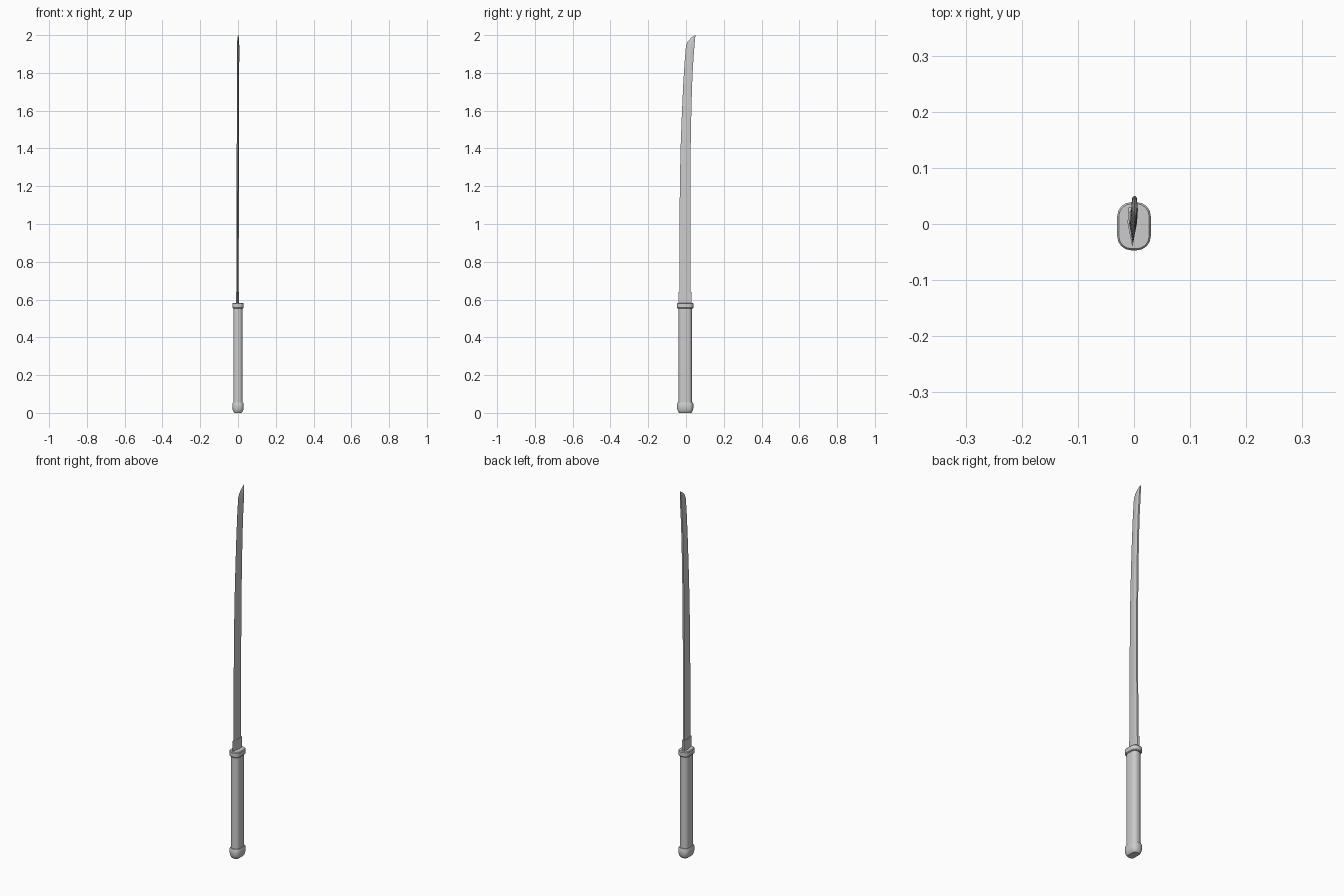
import bpy, bmesh, math

if "Cube" in bpy.data.objects:
    bpy.data.objects.remove(bpy.data.objects["Cube"])

CY = -0.004  # grip centre line in y


def loft(name, rings, angle=30):
    """Skin a list of closed point rings and cap both ends."""
    bm = bmesh.new()
    vr = [[bm.verts.new(p) for p in r] for r in rings]
    n = len(vr[0])
    for a, b in zip(vr, vr[1:]):
        for i in range(n):
            j = (i + 1) % n
            bm.faces.new((a[i], a[j], b[j], b[i]))
    bm.faces.new(vr[0][::-1])
    bm.faces.new(vr[-1])
    bmesh.ops.recalc_face_normals(bm, faces=bm.faces)
    me = bpy.data.meshes.new(name)
    bm.to_mesh(me)
    bm.free()
    ob = bpy.data.objects.new(name, me)
    bpy.context.collection.objects.link(ob)
    bpy.ops.object.select_all(action='DESELECT')
    ob.select_set(True)
    bpy.context.view_layer.objects.active = ob
    bpy.ops.object.shade_smooth_by_angle(angle=math.radians(angle))
    return ob


def oval(hx, hy, z, inset=0.0, seg=4):
    """Rounded rectangle ring, pulled in by inset."""
    r = hx * 0.85
    pts = []
    for k, (sx, sy) in enumerate([(1, 1), (-1, 1), (-1, -1), (1, -1)]):
        for i in range(seg + 1):
            a = math.pi / 2 * (k + i / seg)
            pts.append((sx * (hx - r) + (r - inset) * math.cos(a),
                        CY + sy * (hy - r) + (r - inset) * math.sin(a), z))
    return pts


def wedge(edge, spine, t, x):
    """Blade section: sharp edge at -y, ridge line, flat-backed spine."""
    (ye, ze), (ys, zs) = edge, spine

    def at(f, w):
        return (x + w, ye + (ys - ye) * f, ze + (zs - ze) * f)
    return [at(0, 0), at(0.62, t), at(1, t * 0.75),
            at(1, -t * 0.75), at(0.62, -t)]


# Grip
loft("grip", [oval(0.024, 0.035, z) for z in (0.03, 0.57)])

# Pommel cap with rounded bottom
loft("pommel", [oval(0.03, 0.043, z, i) for z, i in
                [(0, 0.011), (0.006, 0.006), (0.018, 0.001), (0.03, 0),
                 (0.048, 0), (0.054, 0.003)]])

# Collar between grip and blade
loft("collar", [oval(0.03, 0.043, z, i) for z, i in
                [(0.553, 0.003), (0.557, 0), (0.579, 0), (0.583, 0.003)]])

# Sleeve around the blade root
loft("blade_sleeve", [wedge((-0.041, z), (0.029, z), 0.0085, -0.003)
                      for z in (0.575, 0.64)], 20)

# Curved blade: edge (y, z), spine (y, z), half thickness
stations = [
    ((-0.035, 0.58), (0.024, 0.58), 0.006),
    ((-0.035, 0.80), (0.0235, 0.80), 0.006),
    ((-0.034, 1.05), (0.023, 1.05), 0.006),
    ((-0.032, 1.25), (0.0235, 1.25), 0.006),
    ((-0.028, 1.42), (0.025, 1.42), 0.006),
    ((-0.022, 1.58), (0.028, 1.58), 0.006),
    ((-0.015, 1.73), (0.032, 1.73), 0.006),
    ((-0.008, 1.85), (0.037, 1.84), 0.006),
    ((0.000, 1.945), (0.043, 1.92), 0.006),
    ((0.010, 1.967), (0.046, 1.96), 0.0055),
    ((0.027, 1.986), (0.048, 1.98), 0.004),
    ((0.049, 2.0), (0.050, 1.999), 0.001),
]
loft("blade", [wedge(e, s, t, -0.003 + 0.004 * (e[1] - 0.58) / 1.42)
               for e, s, t in stations], 10)
